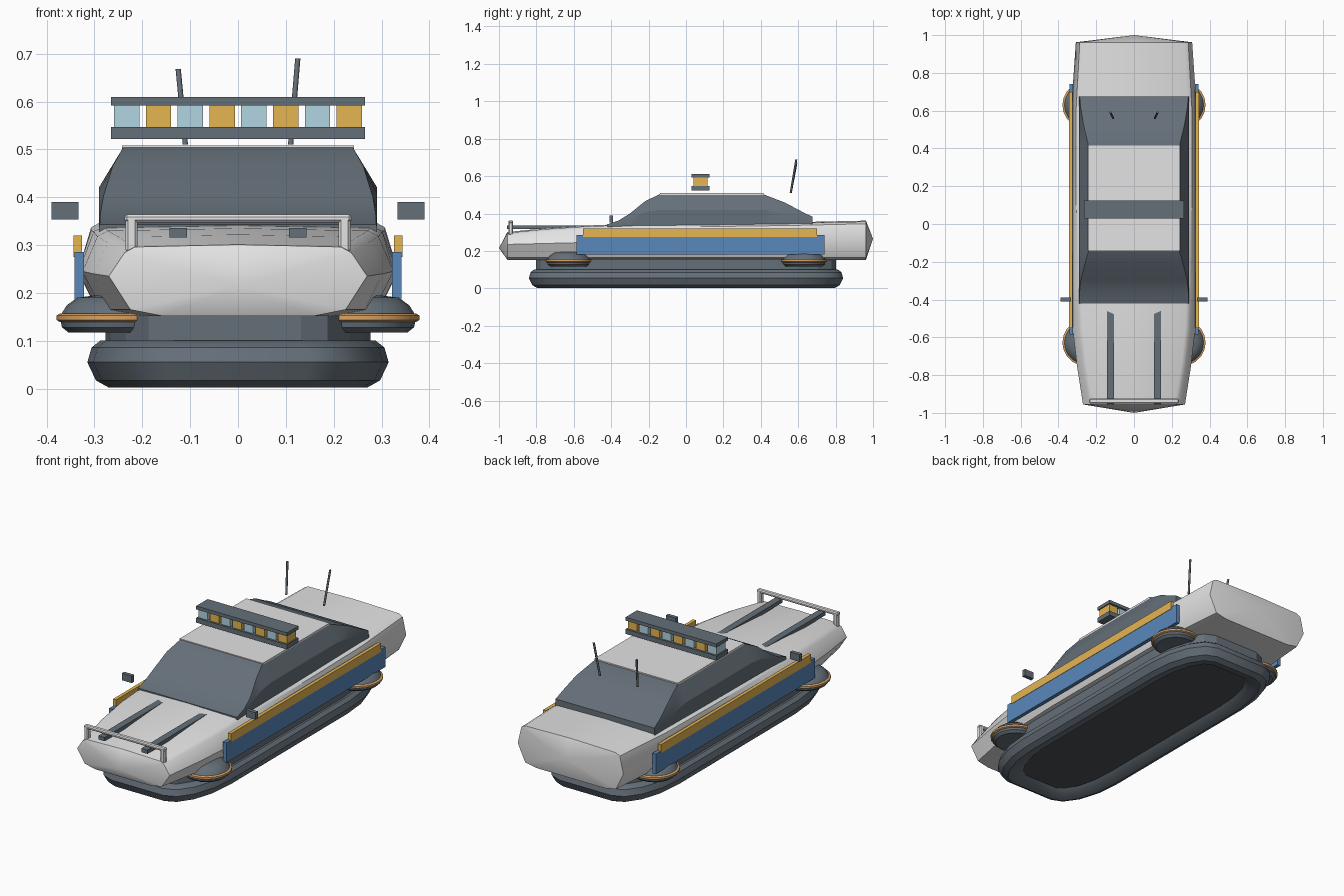
import bpy, math
from mathutils import Vector

cube = bpy.data.objects.get("Cube")
if cube:
    bpy.data.objects.remove(cube, do_unlink=True)


def material(name, rgb):
    m = bpy.data.materials.new(name)
    m.use_nodes = True
    m.diffuse_color = (*rgb, 1)
    m.node_tree.nodes["Principled BSDF"].inputs["Base Color"].default_value = (*rgb, 1)
    return m


WHITE = material("hull white", (0.77, 0.77, 0.77))
SLATE = material("slate grey", (0.13, 0.16, 0.19))
DARK = material("underside dark", (0.07, 0.08, 0.092))
BLUE = material("side blue", (0.10, 0.245, 0.50))
YELLOW = material("warning yellow", (0.78, 0.46, 0.085))
AMBER = material("ring amber", (0.70, 0.37, 0.13))
ICE = material("pale blue lamp", (0.44, 0.66, 0.76))


def mesh(name, verts, faces, mat, smooth=None):
    me = bpy.data.meshes.new(name)
    me.from_pydata(verts, [], faces)
    ob = bpy.data.objects.new(name, me)
    bpy.context.collection.objects.link(ob)
    me.materials.append(mat)
    bpy.ops.object.select_all(action='DESELECT')
    ob.select_set(True)
    bpy.context.view_layer.objects.active = ob
    bpy.ops.object.mode_set(mode='EDIT')
    bpy.ops.mesh.select_all(action='SELECT')
    bpy.ops.mesh.normals_make_consistent(inside=False)
    bpy.ops.object.mode_set(mode='OBJECT')
    if smooth:
        bpy.ops.object.shade_smooth_by_angle(angle=math.radians(smooth))
    return ob


def loft(name, rings, mat, smooth=None, tips=None, cyclic=False):
    """Skin closed rings in order; ends are flat, pointed (tips) or joined."""
    n, k = len(rings[0]), len(rings)
    verts = [p for r in rings for p in r]
    faces = []
    for i in range(k if cyclic else k - 1):
        a, b = i * n, (i + 1) % k * n
        faces += [(a + j, a + (j + 1) % n, b + (j + 1) % n, b + j) for j in range(n)]
    last = (k - 1) * n
    if tips:
        for start, tip in zip((0, last), tips):
            verts.append(tip)
            faces += [(start + j, start + (j + 1) % n, len(verts) - 1) for j in range(n)]
    elif not cyclic:
        faces += [tuple(range(n)), tuple(range(last, last + n))]
    return mesh(name, verts, faces, mat, smooth)


def box(name, x, y, z, mat, bevel=0):
    rings = [[(x[0], y[0], h), (x[1], y[0], h), (x[1], y[1], h), (x[0], y[1], h)] for h in z]
    ob = loft(name, rings, mat)
    if bevel:
        mod = ob.modifiers.new("soft edges", 'BEVEL')
        mod.width, mod.segments = bevel, 1
    return ob


def mirrored(half, y):
    return [(x, y, z) for x, z in half] + [(-x, y, z) for x, z in reversed(half) if x]


# Hull: faceted sections along the length with shallow pointed ends
# station: y, widest, top half width, top height, widest height, bottom half width
stations = [(-.955, .27, .215, .296, .235, .16), (-.75, .302, .25, .317, .24, .20),
            (-.55, .325, .272, .330, .245, .22), (-.3, .333, .28, .340, .245, .23),
            (.2, .335, .285, .343, .245, .23), (.6, .333, .285, .349, .25, .23),
            (.962, .308, .265, .357, .255, .20)]
hull_rings = []
for y, w, wt, zt, zm, wb in stations:
    half = [(wb, .152), (wb + .065, .165), (w, zm), (wt + .022, zt - .012), (wt, zt),
            (0, zt + .005)]
    hull_rings.append(mirrored(half, y))
loft("hull", hull_rings, WHITE, 42, tips=[(0, -1, .215), (0, 1, .265)])

# Cabin: curved windscreen, shoulders and sloping tail
# station: y, shoulder height, top height, top half width
profile = [(-.42, .335, .343, .289), (-.36, .35, .363, .288), (-.3, .375, .40, .282),
           (-.22, .408, .465, .262), (-.14, .42, .504, .24), (.41, .42, .504, .24),
           (.53, .402, .458, .268), (.62, .373, .41, .283), (.675, .352, .383, .288)]
cabin_rings = []
for y, shoulder, top, wt in profile:
    half = [(.29, .325), (.291, shoulder), (wt, top)]
    cabin_rings.append(mirrored(half, y))
loft("cabin_glass", cabin_rings, SLATE, 25)
box("roof_panel", (-.243, .243), (-.14, .415), (.499, .5085), WHITE)


# Hover skirt: rounded outline swept by an inset profile
def outline(inset, z):
    quarter = []
    for i in range(5):
        t = i / 4 * math.pi / 2
        quarter.append((.15 + .165 * math.sin(t), .5 + .34 * math.cos(t)))
    sx, sy = 1 - inset / .315, 1 - inset / .84
    q = [(x * sx, y * sy) for x, y in quarter]
    pts = q + [(x, -y) for x, y in q[::-1]]
    pts += [(-x, -y) for x, y in q] + [(-x, y) for x, y in q[::-1]]
    return [(x, y, z) for x, y in pts]


tube = [(0, .055), (.009, .086), (.027, .1), (.12, .1), (.115, .035), (.09, .012),
        (.045, .002), (.018, .017)]
loft("hover_skirt", [outline(d, z) for d, z in tube], SLATE, 35, cyclic=True)
loft("underside_plate", [outline(.105, z) for z in (.03, .05)], DARK)
loft("plenum", [outline(.038, z) for z in (.095, .158)], SLATE)


# Lift pods with amber rings
def circle(cx, cy, r, z, n=20):
    return [(cx + r * math.cos(2 * math.pi * i / n),
             cy + r * math.sin(2 * math.pi * i / n), z) for i in range(n)]


pod_profile = [(.098, .117), (.112, .128), (.117, .15), (.102, .174), (.08, .19), (.04, .195)]
ring_profile = [(.116, .139), (.123, .143), (.123, .153), (.116, .157), (.104, .157),
                (.104, .139)]
for side, sname in ((1, "left"), (-1, "right")):
    for cy, ename in ((-.628, "front"), (.63, "rear")):
        where = f"{ename}_{sname}"

        def rings_of(prof):
            return [circle(side * .256, cy, r, z) for r, z in prof]
        loft("lift_pod_" + where, rings_of(pod_profile), SLATE, 35)
        loft("pod_ring_" + where, rings_of(ring_profile), AMBER, 35, cyclic=True)

    # Side panels and mirrors
    def span(a, b):
        return sorted((side * a, side * b))
    box("side_panel_" + sname, span(.322, .342), (-.585, .74), (.18, .285), BLUE)
    box("side_stripe_" + sname, span(.326, .344), (-.55, .70), (.275, .32), YELLOW)
    box("mirror_" + sname, span(.333, .39), (-.41, -.39), (.353, .39), SLATE)

    # Bonnet strips and push bar posts
    box("bonnet_strip_" + sname, span(.107, .143), (-.958, -.45), (.316, .336), SLATE)
    box("bar_post_" + sname, span(.21, .235), (-.95, -.925), (.285, .362), WHITE, .005)

    # Aerials
    a = Vector((side * .11, .56, .51))
    b = Vector((side * .125, .59, .69 if side > 0 else .668))
    aerial = [[tuple(p + Vector(o)) for o in circle(0, 0, .0055, 0, 8)] for p in (a, b)]
    loft("aerial_" + sname, aerial, SLATE, 50)

box("push_bar", (-.237, .237), (-.95, -.925), (.347, .364), WHITE, .005)

# Light bar
box("light_bar_base", (-.265, .265), (.03, .125), (.522, .547), SLATE)
box("light_bar_cap", (-.265, .265), (.03, .125), (.592, .61), SLATE)
for i in range(8):
    x = (i - 3.5) * .0665
    box(f"lamp_{i + 1}", (x - .0265, x + .0265), (.04, .115), (.546, .593),
        YELLOW if i % 2 else ICE)
